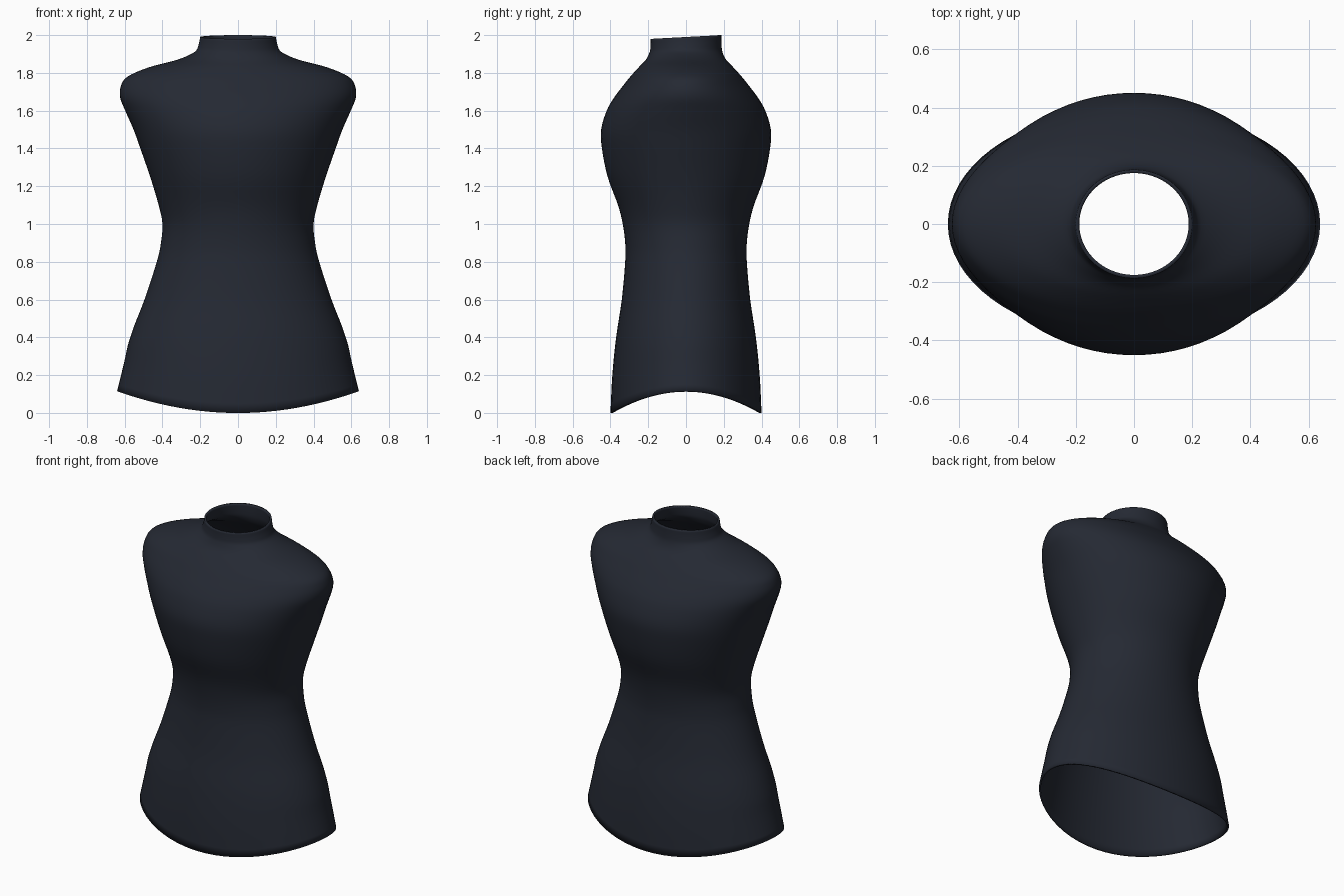
import bpy, bmesh, math
from mathutils import Vector

if "Cube" in bpy.data.objects:
    bpy.data.objects.remove(bpy.data.objects["Cube"])

SEGMENTS, STEPS = 72, 4

# Body profile, hem to neck: height, half width, half depth
PROFILE = [Vector(p) for p in [
    (0.00, .640, .400), (0.20, .605, .390), (0.40, .570, .370), (0.60, .495, .340),
    (0.80, .430, .322), (0.90, .408, .322), (1.00, .400, .335), (1.10, .420, .360),
    (1.25, .465, .415), (1.40, .517, .445), (1.50, .553, .449), (1.60, .597, .420),
    (1.67, .624, .380), (1.73, .620, .335), (1.78, .585, .295), (1.83, .470, .250),
    (1.87, .320, .212), (1.91, .232, .193), (1.95, .210, .188), (2.00, .200, .187)]]


def smooth_path(pts, steps):
    """Catmull-Rom curve through the points."""
    ext = [2 * pts[0] - pts[1]] + pts + [2 * pts[-1] - pts[-2]]
    out = []
    for a, b, c, d in zip(ext, ext[1:], ext[2:], ext[3:]):
        for k in range(steps):
            t = k / steps
            out.append(0.5 * (2 * b + (c - a) * t + (2 * a - 5 * b + 4 * c - d) * t ** 2
                              + (3 * b - a - 3 * c + d) * t ** 3))
    return out + [pts[-1]]


# Torso shell: elliptical rings, hem raised at the sides, collar dipped at the front
bm = bmesh.new()
rings = []
for h, w, d in smooth_path(PROFILE, STEPS):
    ring = []
    for j in range(SEGMENTS):
        ang = math.tau * j / SEGMENTS
        c, s = math.cos(ang), math.sin(ang)
        z = h + 0.115 * c * c * max(0, 1 - h / 0.4)
        z -= 0.01 * (1 - s) * max(0, (h - 1.9) / 0.1)
        ring.append(bm.verts.new((w * c, d * s, z)))
    rings.append(ring)
for lo, hi in zip(rings, rings[1:]):
    for j in range(SEGMENTS):
        k = (j + 1) % SEGMENTS
        bm.faces.new((lo[j], lo[k], hi[k], hi[j])).smooth = True

mesh = bpy.data.meshes.new("torso_shell")
bm.to_mesh(mesh)
bm.free()
torso = bpy.data.objects.new("torso_shell", mesh)
bpy.context.collection.objects.link(torso)

# Thin wall, open at the neck and hem
wall = torso.modifiers.new("wall", 'SOLIDIFY')
wall.thickness = 0.012
wall.offset = -1

# Dark navy cloth
cloth = bpy.data.materials.new("dark_navy")
cloth.diffuse_color = (0.018, 0.022, 0.033, 1)
cloth.use_nodes = True
cloth.node_tree.nodes["Principled BSDF"].inputs["Base Color"].default_value = cloth.diffuse_color
mesh.materials.append(cloth)
